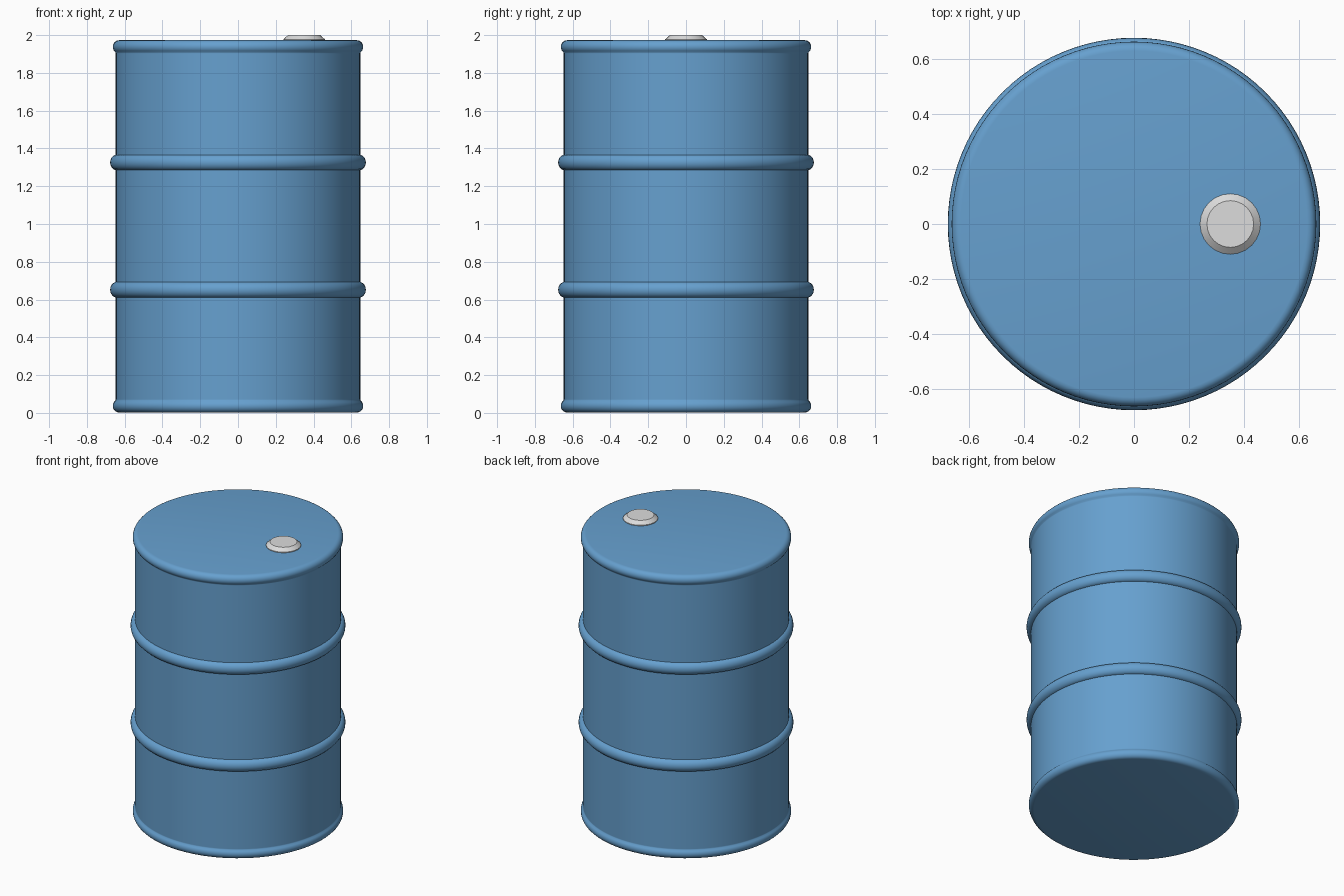
import bpy
import math

cube = bpy.data.objects.get("Cube")
if cube:
    bpy.data.objects.remove(cube, do_unlink=True)


def material(name, rgb):
    mat = bpy.data.materials.new(name)
    mat.use_nodes = True
    mat.diffuse_color = (*rgb, 1)
    shader = mat.node_tree.nodes["Principled BSDF"]
    shader.inputs["Base Color"].default_value = (*rgb, 1)
    shader.inputs["Roughness"].default_value = 0.6
    return mat


def lathe(name, profile, mat, steps, location=(0, 0, 0)):
    """Spin an open (radius, height) profile into a closed solid with flat ends."""
    verts, faces = [], []
    for r, z in profile:
        for i in range(steps):
            a = math.tau * i / steps
            verts.append((r * math.cos(a), r * math.sin(a), z))
    for j in range(len(profile) - 1):
        for i in range(steps):
            k = (i + 1) % steps
            faces.append((j * steps + i, j * steps + k,
                          (j + 1) * steps + k, (j + 1) * steps + i))
    faces.append(tuple(reversed(range(steps))))
    faces.append(tuple(range((len(profile) - 1) * steps, len(profile) * steps)))
    mesh = bpy.data.meshes.new(name)
    mesh.from_pydata(verts, [], faces)
    mesh.materials.append(mat)
    obj = bpy.data.objects.new(name, mesh)
    obj.location = location
    bpy.context.collection.objects.link(obj)
    bpy.ops.object.select_all(action="DESELECT")
    obj.select_set(True)
    bpy.context.view_layer.objects.active = obj
    bpy.ops.object.shade_smooth_by_angle(angle=math.radians(40))
    return obj


def bead(radius, height, bulge, half, steps=10):
    """Rounded half-ellipse bump in the profile, from bottom to top."""
    return [(radius + bulge * math.cos(t), height + half * math.sin(t))
            for t in (math.pi * (i / steps - 0.5) for i in range(steps + 1))]


blue = material("blue paint", (0.133, 0.352, 0.624))
grey = material("light grey metal", (0.72, 0.72, 0.72))

# Drum shell: flat lids with rounded rims
WALL = 0.648
shell = bead(0.63, 0.037, 0.033, 0.035) + bead(0.63, 1.938, 0.033, 0.035)
# Pull the inner ends of both rims out to the wall
shell = [(WALL if 0.05 < z < 1.93 and r < WALL else r, z) for r, z in shell]
lathe("drum_body", shell, blue, 96)

# Rolling hoops around the wall
for name, height in (("lower_hoop", 0.652), ("upper_hoop", 1.326)):
    lathe(name, bead(0.64, height, 0.037, 0.042), blue, 96)

# Bung cap on the lid
lathe("bung_cap", [(0.11, 1.96), (0.11, 1.978), (0.085, 2.0)], grey, 24, (0.35, 0, 0))
